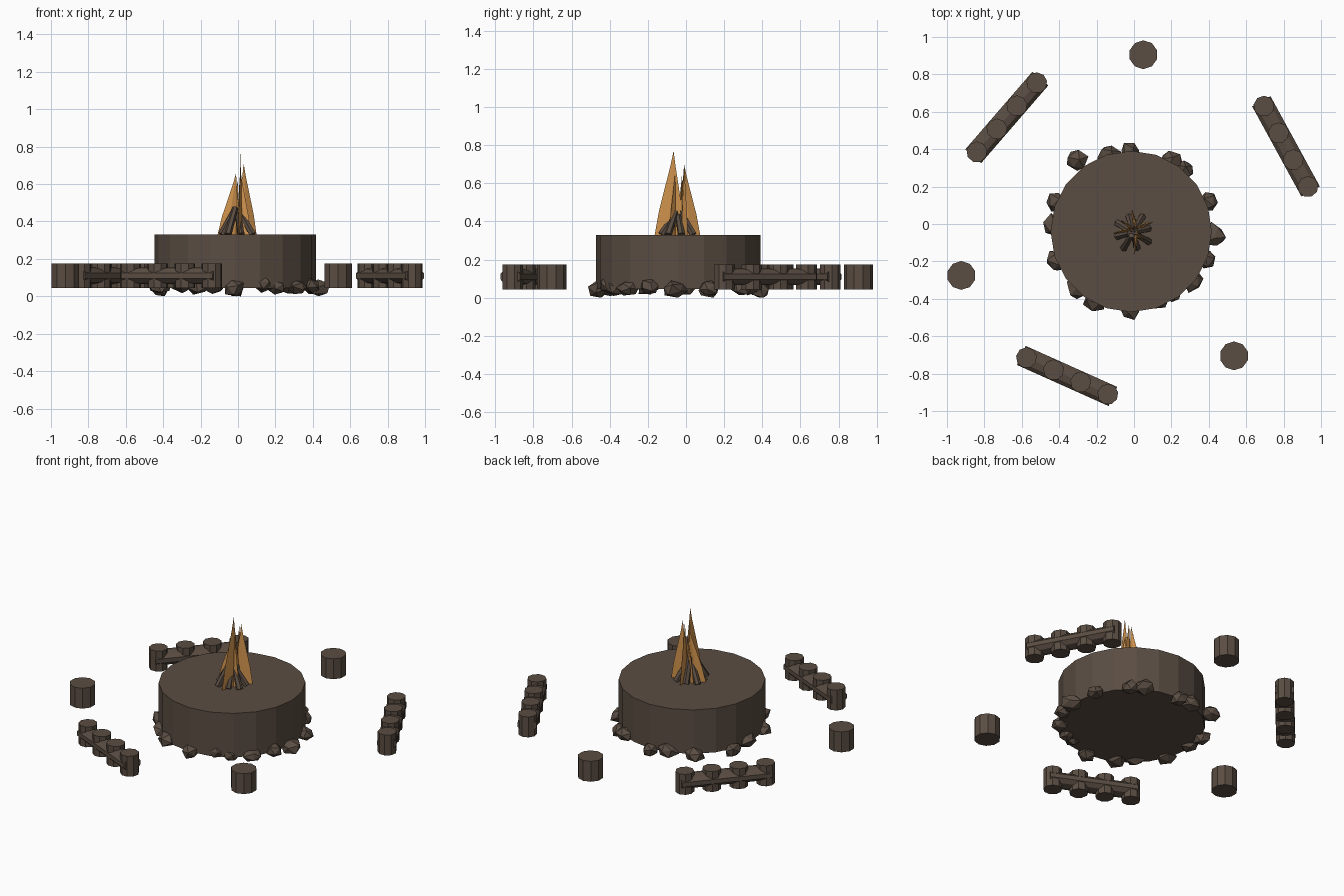
import bpy, bmesh, math, random
from mathutils import Vector, Matrix

if "Cube" in bpy.data.objects:
    bpy.data.objects.remove(bpy.data.objects["Cube"])

random.seed(4)


def material(name, rgb):
    m = bpy.data.materials.new(name)
    m.diffuse_color = (*rgb, 1)
    m.use_nodes = True
    m.node_tree.nodes["Principled BSDF"].inputs["Base Color"].default_value = m.diffuse_color
    return m


brown = material("dark_brown_wood", (0.102, 0.074, 0.055))
orange = material("flame_orange", (0.61, 0.283, 0.072))


def finish(bm, name, mat):
    bmesh.ops.recalc_face_normals(bm, faces=bm.faces[:])
    me = bpy.data.meshes.new(name)
    bm.to_mesh(me)
    bm.free()
    me.materials.append(mat)
    ob = bpy.data.objects.new(name, me)
    bpy.context.collection.objects.link(ob)
    return ob


def cylinder(name, a, b, r, sides, r2=None, squash=1.0):
    """Flat-faced round bar from a to b; squash flattens its section."""
    a, b = Vector(a), Vector(b)
    d = b - a
    bm = bmesh.new()
    bmesh.ops.create_cone(bm, cap_ends=True, segments=sides, radius1=r,
                          radius2=r if r2 is None else r2, depth=d.length)
    z = d.normalized()
    up = Vector((0, 0, 1))
    if abs(z.dot(up)) > 0.999:
        x, y = Vector((1, 0, 0)), Vector((0, 1, 0))
    else:
        x = up.cross(z).normalized()
        y = z.cross(x)
    rot = Matrix((x, y, z)).transposed().to_4x4()
    shape = Matrix.Diagonal((1, squash, 1, 1))
    bm.transform(Matrix.Translation((a + b) / 2) @ rot @ shape)
    return finish(bm, name, brown)


CX, CY = -0.015, -0.04

# Round platform
cylinder("platform", (CX, CY, 0.045), (CX, CY, 0.33), 0.431, 20)

# Rocks around the platform foot
spots = [(-0.02, 0.39), (-0.13, 0.37), (0.2, 0.34), (0.27, 0.29), (0.40, 0.12),
         (0.43, -0.06), (0.39, -0.19), (0.32, -0.30), (0.21, -0.37),
         (0.13, -0.41), (-0.02, -0.46), (-0.21, -0.41), (-0.30, -0.34),
         (-0.41, -0.20), (-0.43, -0.01), (-0.42, 0.12), (-0.30, 0.34)]
for i, (x, y) in enumerate(spots):
    bm = bmesh.new()
    bmesh.ops.create_icosphere(bm, subdivisions=1, radius=1)
    bm.transform(Matrix.Rotation(random.uniform(0, 6), 4, 'X'))
    for v in bm.verts:
        v.co *= random.uniform(0.8, 1.15)
    s = random.uniform(0.9, 1.1)
    bm.transform(Matrix.Diagonal((0.058 * s, 0.062 * s, 0.045, 1)))
    bm.transform(Matrix.Rotation(math.atan2(y - CY, x - CX), 4, 'Z'))
    low = min(v.co.z for v in bm.verts)
    base = 0.0 if i % 5 == 0 else random.uniform(0.005, 0.02)
    bm.transform(Matrix.Translation((x, y, base - low)))
    finish(bm, f"rock_{i + 1}", brown)

# Stump seats
for i, (x, y) in enumerate([(0.05, 0.905), (-0.923, -0.275), (0.535, -0.705)]):
    cylinder(f"stump_{i + 1}", (x, y, 0.043), (x, y, 0.175), 0.077, 10)

# Log benches: a lying log held by four upright posts
benches = [((-0.52, 0.755), (-0.84, 0.385)),
           ((0.695, 0.63), (0.93, 0.2)),
           ((-0.575, -0.715), (-0.14, -0.91))]
for i, (p, q) in enumerate(benches):
    p, q = Vector((*p, 0)), Vector((*q, 0))
    ext = (q - p).normalized() * 0.03
    mid = Vector((0, 0, 0.11))
    cylinder(f"bench_log_{i + 1}", p - ext + mid, q + ext + mid, 0.059, 10,
             squash=0.75)
    for k in range(4):
        c = p.lerp(q, k / 3)
        cylinder(f"bench_{i + 1}_post_{k + 1}", c + Vector((0, 0, 0.043)),
                 c + Vector((0, 0, 0.175)), 0.056, 9)

# Firewood leaning together
FX, FY = -0.005, -0.045
for i in range(8):
    a = 2 * math.pi * i / 8 + 0.25
    r = 0.085 + 0.012 * (i % 2)
    c, s = math.cos(a), math.sin(a)
    cylinder(f"firewood_{i + 1}", (FX + c * r, FY + s * r, 0.33),
             (FX + c * 0.018, FY + s * 0.018, 0.43 + 0.022 * (i % 3)),
             0.02, 6, 0.016)

# Flame blades: thin curved tongues, from base edge to base edge with a tip
flames = [((0.0, -0.165), (0.02, -0.005), (0.015, -0.065, 0.77)),
          ((-0.01, -0.03), (0.1, 0.01), (0.03, -0.01, 0.71)),
          ((-0.11, -0.05), (0.0, -0.03), (-0.01, -0.02, 0.66)),
          ((0.01, -0.04), (-0.01, 0.075), (0.015, -0.01, 0.70)),
          ((0.07, -0.09), (-0.01, -0.05), (0.012, -0.055, 0.68)),
          ((-0.07, 0.02), (0.0, -0.04), (0.0, -0.02, 0.62))]
for i, (p, q, tip) in enumerate(flames):
    p, q, tip = Vector((*p, 0.325)), Vector((*q, 0.325)), Vector(tip)
    n = (q - p).cross(Vector((0, 0, 1))).normalized()
    bm = bmesh.new()
    rings = []
    for t, w in ((0, 1), (0.3, 0.76), (0.6, 0.42), (0.82, 0.17)):
        c = ((p + q) / 2).lerp(tip, 1 - w)
        c.z = p.z + (tip.z - p.z) * t
        h, th = (q - p) * 0.5 * w, n * 0.012 * w
        rings.append([bm.verts.new(c + o) for o in (-h, th, h, -th)])
    top = bm.verts.new(tip)
    bm.faces.new(rings[0])
    for lo, hi in zip(rings, rings[1:]):
        for k in range(4):
            j = (k + 1) % 4
            bm.faces.new((lo[k], lo[j], hi[j], hi[k]))
    for k in range(4):
        bm.faces.new((rings[-1][k], rings[-1][(k + 1) % 4], top))
    finish(bm, f"flame_{i + 1}", orange)
